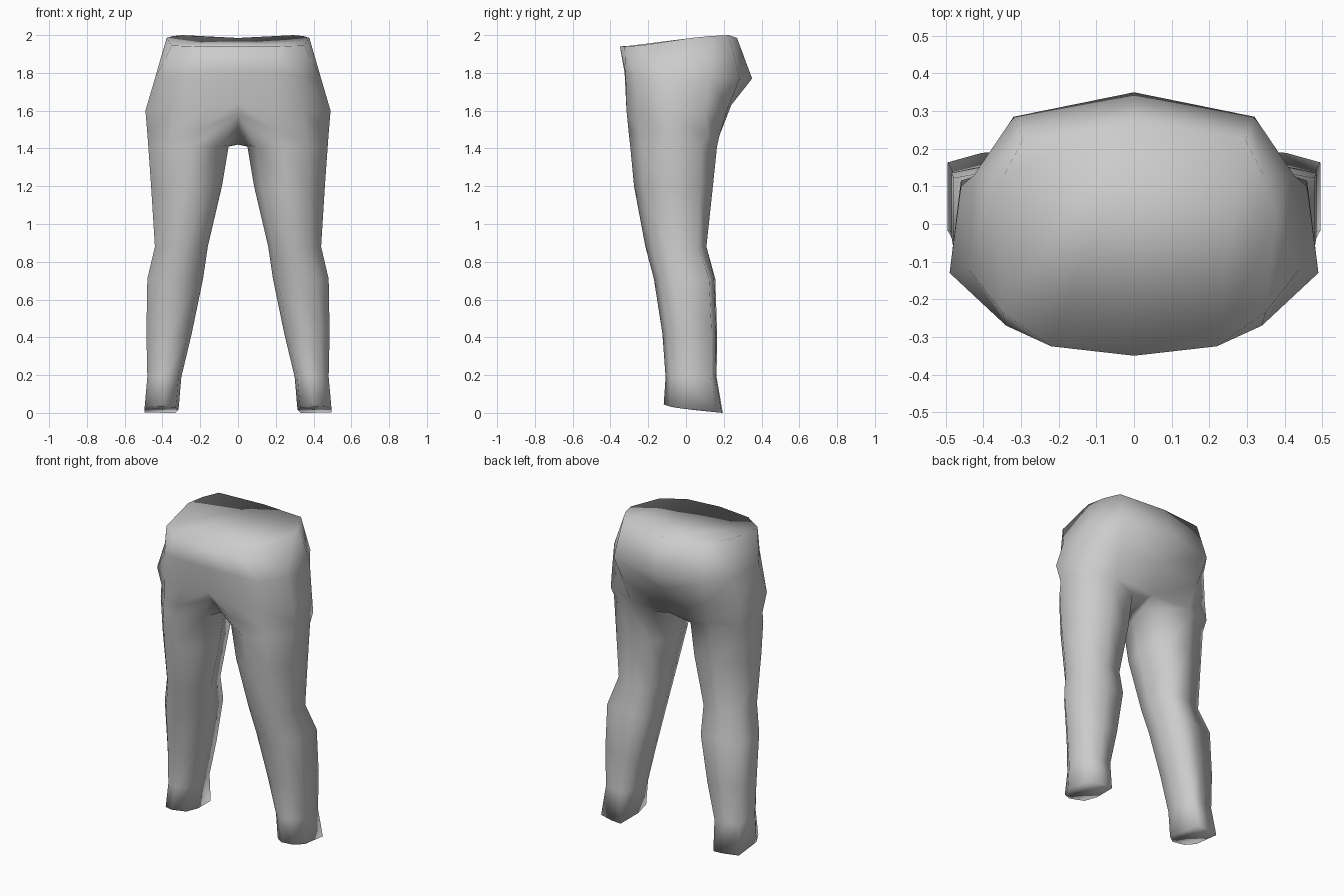
import bpy
import bmesh

cube = bpy.data.objects.get("Cube")
if cube:
    bpy.data.objects.remove(cube, do_unlink=True)

# Cloth colour
cloth = bpy.data.materials.new("grey_cloth")
cloth.use_nodes = True
grey = (0.6, 0.6, 0.6, 1.0)
cloth.diffuse_color = grey
cloth.node_tree.nodes["Principled BSDF"].inputs["Base Color"].default_value = grey

# Half outlines of the seat, running from front centre round the hip to back centre
waist = [(0, -.35, 1.94), (.22, -.325, 1.94), (.35, -.235, 1.945), (.378, .03, 1.985),
         (.345, .13, 1.995), (.295, .225, 2), (0, .27, 1.985)]
seat = [(0, -.325, 1.8), (.22, -.32, 1.8), (.34, -.27, 1.78), (.44, -.12, 1.77),
        (.425, .13, 1.77), (.32, .285, 1.77), (0, .35, 1.77)]
hip = [(0, -.31, 1.64), (.2, -.315, 1.6), (.345, -.26, 1.6), (.49, -.13, 1.6),
       (.46, .1, 1.6), (.3, .22, 1.61), (0, .24, 1.63)]
# The last point is the bottom of the crotch, which closes the outline into a leg
crotch = [(0, -.275, 1.58), (.2, -.305, 1.5), (.355, -.245, 1.48), (.48, -.1, 1.48),
          (.46, .115, 1.47), (.28, .175, 1.46), (0, .17, 1.45), (0, -.02, 1.42)]

# Leg cross-sections as fractions: inner to outer, front to back
ROUND = [(.12, .18), (.45, 0), (.76, .13), (1, .4), (.97, .8), (.6, 1), (.2, .94), (0, .5)]
BOXY = [(.08, .18), (.45, 0), (.8, .1), (1, .32), (1, .9), (.5, .98), (.1, 1), (0, .5)]


def leg_ring(z, inner, outer, front, back, boxy, z_back=None):
    """Outline of the leg at one height, optionally dipping towards the back."""
    z_back = z if z_back is None else z_back
    ring = []
    for (rx, ry), (bx, by) in zip(ROUND, BOXY):
        fx = rx + (bx - rx) * boxy
        fy = ry + (by - ry) * boxy
        ring.append((inner + (outer - inner) * fx,
                     front + (back - front) * fy,
                     z + (z_back - z) * fy ** .6))
    return ring


# Thigh, knee, calf, ankle and hem
legs = [
    leg_ring(1.41, .05, .475, -.295, .165, .1),
    leg_ring(1.2, .085, .46, -.275, .145, .3),
    leg_ring(.88, .16, .44, -.215, .112, .6),
    leg_ring(.71, .185, .48, -.17, .155, 1),
    leg_ring(.42, .245, .485, -.125, .165, 1),
    leg_ring(.19, .3, .48, -.108, .162, 1),
    leg_ring(.045, .315, .495, -.118, .195, 1, 0),
]

bm = bmesh.new()


def add_ring(points):
    return [bm.verts.new(p) for p in points]


def bridge(upper, lower, closed):
    count = len(upper)
    for i in range(count if closed else count - 1):
        j = (i + 1) % count
        bm.faces.new((upper[i], lower[i], lower[j], upper[j]))


# Seat, open along the centre line
seat_rings = [add_ring(r) for r in (waist, seat, hip, crotch)]
for a, b in zip(seat_rings, seat_rings[1:]):
    bridge(a, b[:len(a)], False)

# Leg, closed all round
leg_rings = [seat_rings[-1]] + [add_ring(r) for r in legs]
for a, b in zip(leg_rings, leg_rings[1:]):
    bridge(a, b, True)

# Waist cover and hem cover
bm.faces.new(seat_rings[0])
bm.faces.new(list(reversed(leg_rings[-1])))

for face in bm.faces:
    face.smooth = True

mesh = bpy.data.meshes.new("trousers")
bm.to_mesh(mesh)
bm.free()
mesh.materials.append(cloth)
trousers = bpy.data.objects.new("trousers", mesh)
bpy.context.collection.objects.link(trousers)

# The other side
mirror = trousers.modifiers.new("other_side", "MIRROR")
mirror.use_axis[0] = True
mirror.use_clip = True
mirror.merge_threshold = 0.001
